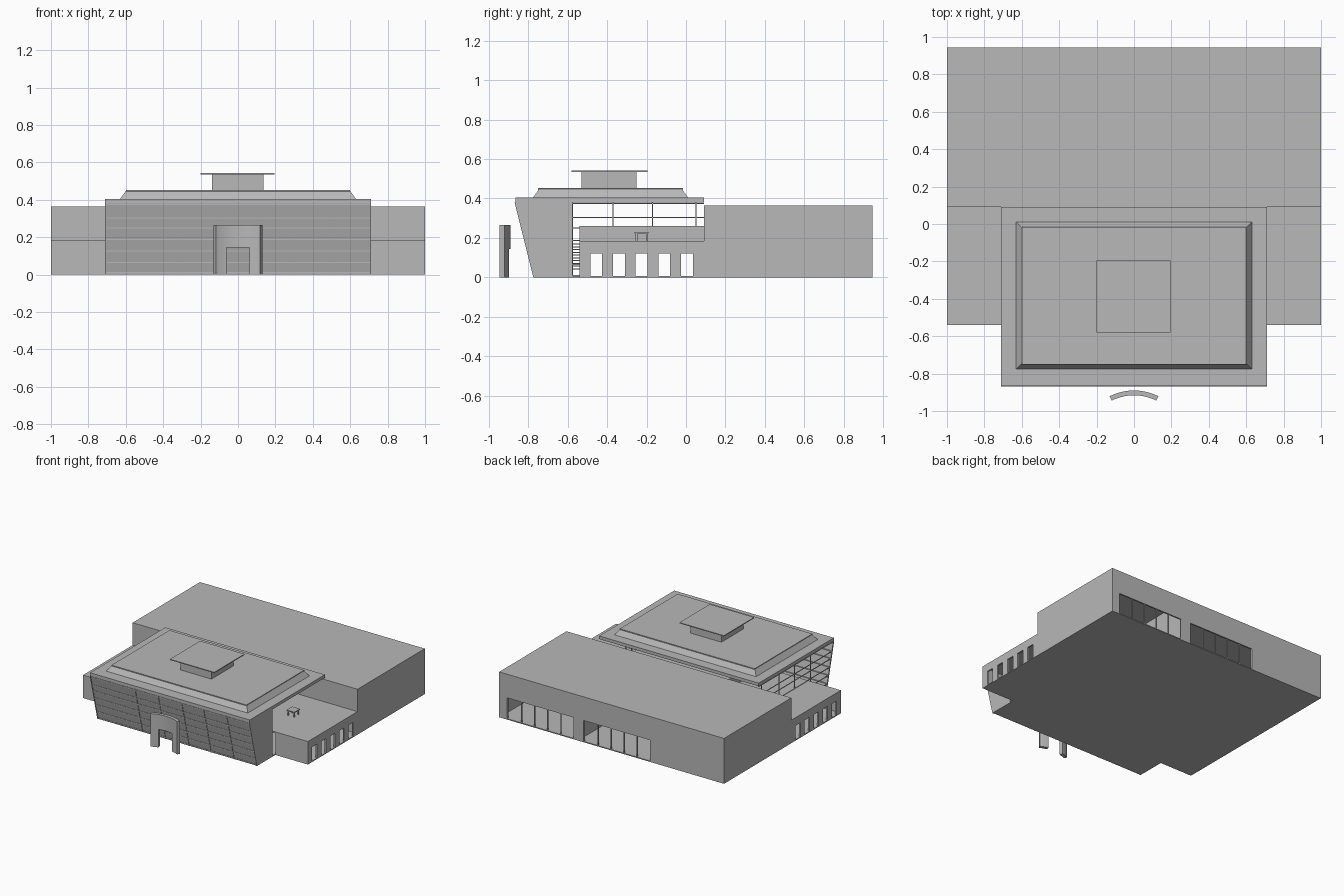
import bpy, bmesh, math
from mathutils import Vector

cube = bpy.data.objects.get("Cube")
if cube:
    bpy.data.objects.remove(cube, do_unlink=True)

grey = bpy.data.materials.new("plain_grey")
grey.use_nodes = True
grey.diffuse_color = (0.48, 0.48, 0.48, 1)
grey.node_tree.nodes["Principled BSDF"].inputs["Base Color"].default_value = (0.48, 0.48, 0.48, 1)


def finish(name, bm):
    mesh = bpy.data.meshes.new(name)
    bm.to_mesh(mesh)
    bm.free()
    mesh.materials.append(grey)
    obj = bpy.data.objects.new(name, mesh)
    bpy.context.collection.objects.link(obj)
    return obj


def add_box(bm, x, y, z):
    """Box from three (low, high) ranges."""
    verts = bmesh.ops.create_cube(bm, size=1)["verts"]
    for v in verts:
        v.co = Vector([(a + b) / 2 + c * (b - a) for (a, b), c in zip((x, y, z), v.co)])
    return verts


def boxes(name, *ranges):
    bm = bmesh.new()
    for r in ranges:
        add_box(bm, *r)
    return finish(name, bm)


def gaps(low, high, openings):
    """Solid intervals left between openings."""
    edges = [low] + [e for o in openings for e in o] + [high]
    return list(zip(edges[::2], edges[1::2]))


T = 0.012          # wall thickness
LOW, HIGH = 0.185, 0.365
FRONT, MID, BACK = -0.54, 0.09, 0.945
HALL = 0.71

# Floor and flat roofs
boxes("floor_slab", ((-1, 1), (FRONT, BACK), (0, 0.008)),
      ((-HALL, HALL), (-0.77, FRONT), (0, 0.008)))
boxes("low_roof", ((-1, 1), (FRONT, MID), (LOW - T, LOW)))
boxes("rear_roof", ((-1, 1), (MID, BACK), (HIGH - T, HIGH)))

# Side walls with a row of five windows
windows = [(c - 0.03, c + 0.03) for c in (-0.455, -0.34, -0.225, -0.11, 0.005)]
for side, name in ((1, "left"), (-1, "right")):
    x = tuple(sorted((side, side * (1 - T))))
    boxes(name + "_side_wall",
          *[(x, y, (0, 0.12)) for y in gaps(FRONT, BACK, windows)],
          (x, (FRONT, BACK), (0.12, LOW)), (x, (MID, BACK), (LOW, HIGH)))
    wing = tuple(sorted((side, side * HALL)))
    boxes(name + "_wing_front", (wing, (FRONT, FRONT + T), (0, LOW)))

# Rear block walls and window frames
bays = [(-0.34, 0.25), (0.34, 0.93)]
boxes("rear_wall",
      *[(x, (BACK - T, BACK), (0, 0.175)) for x in gaps(-1, 1, bays)],
      ((-1, 1), (BACK - T, BACK), (0.175, HIGH)))
bars = []
for a, b in bays:
    for i in range(6):
        x = b - 0.125 - (b - a - 0.125) * (i - 1) / 4 if i else b
        bars.append(((x - 0.003, x + 0.003), (BACK - T, BACK - 0.004), (0, 0.175)))
boxes("rear_window_frames", *bars)
boxes("dividing_wall", ((-1, 1), (MID, MID + T), (0, HIGH)))
boxes("rear_partition", ((0.29, 0.30), (MID, BACK - T), (0, HIGH - T)))

# Hall roof, sloped crown, rooftop room
boxes("hall_roof", ((-HALL, HALL), (-0.865, MID), (0.38, 0.405)))
bm = bmesh.new()
for v in add_box(bm, (-0.63, 0.63), (-0.775, 0.01), (0.405, 0.447)):
    if v.co.z > 0.42:
        v.co.x *= 0.6 / 0.63
        v.co.y += 0.03 if v.co.y < -0.4 else -0.03
finish("sloped_crown", bm)
boxes("crown_plate", ((-0.6, 0.6), (-0.75, -0.015), (0.445, 0.452)))
boxes("rooftop_room", ((-0.14, 0.135), (-0.53, -0.25), (0.45, 0.536)))
boxes("rooftop_cap", ((-0.2, 0.195), (-0.58, -0.195), (0.535, 0.542)))


# Leaning front: its depth depends on height
def lean(z):
    return -0.77 - 0.095 * z / 0.38


bm = bmesh.new()
bm.faces.new([bm.verts.new((x, lean(z), z)) for x, z in
              ((-HALL, 0), (HALL, 0), (HALL, 0.38), (-HALL, 0.38))])
finish("front_glazing", bm)

levels = (0.01, 0.065, 0.127, 0.187, 0.25, 0.303, 0.375)
bm = bmesh.new()
for z in levels:
    add_box(bm, (-HALL, HALL), (lean(z) - 0.004, lean(z) + 0.008), (z - 0.003, z + 0.003))
for x in (-0.707, -0.31, -0.105, 0.105, 0.3, 0.505, 0.707):
    for v in add_box(bm, (x - 0.003, x + 0.003), (-0.004, 0.008), (0, 0.38)):
        v.co.y += lean(v.co.z)
finish("front_mullions", bm)

# Solid end panel of the front on one side
bm = bmesh.new()
for v in add_box(bm, (HALL - 0.008, HALL), (-0.77, -0.575), (0.005, 0.38)):
    if v.co.y < -0.7:
        v.co.y = lean(v.co.z)
finish("left_end_panel", bm)

# Open glazing bars on the other side
side_x = (-HALL, -HALL + 0.006)
boxes("right_side_bars",
      *[(side_x, (lean(z), MID if z > LOW else FRONT), (z - 0.002, z + 0.002)) for z in levels],
      *[(side_x, (y - 0.002, y + 0.002), (LOW if y > FRONT else 0, 0.38))
        for y in (-0.575, -0.37, -0.17, 0.05)])

# Upper floor fittings
boxes("balustrade", ((-0.32, -0.31), (FRONT, MID), (LOW, 0.26)))
boxes("table", ((0.615, 0.685), (-0.26, -0.19), (0.222, 0.23)),
      *[((x, x + 0.008), (y, y + 0.008), (LOW, 0.222))
        for x in (0.62, 0.672) for y in (-0.255, -0.203)])
boxes("louvres", *[((-0.06, 0.1), (-0.575, FRONT), (0.04 + i * 0.014, 0.045 + i * 0.014))
                   for i in range(10)])

# Curved entrance screen with a doorway
R, N = 0.29, 16
bm = bmesh.new()
half = math.asin(0.13 / R)
for i in range(N):
    a0, a1 = (half * (2 * k / N - 1) for k in (i, i + 1))
    door = abs(a0 + a1) / 2 * R < 0.06
    for v in add_box(bm, (0, 1), (0, 1), (0.145 if door else 0, 0.265)):
        a = a1 if v.co.x > 0.5 else a0
        r = R if v.co.y > 0.5 else R - 0.026
        v.co.x, v.co.y = r * math.sin(a), -0.89 - R + r * math.cos(a)
bmesh.ops.remove_doubles(bm, verts=bm.verts, dist=0.0001)
finish("entrance_screen", bm)
